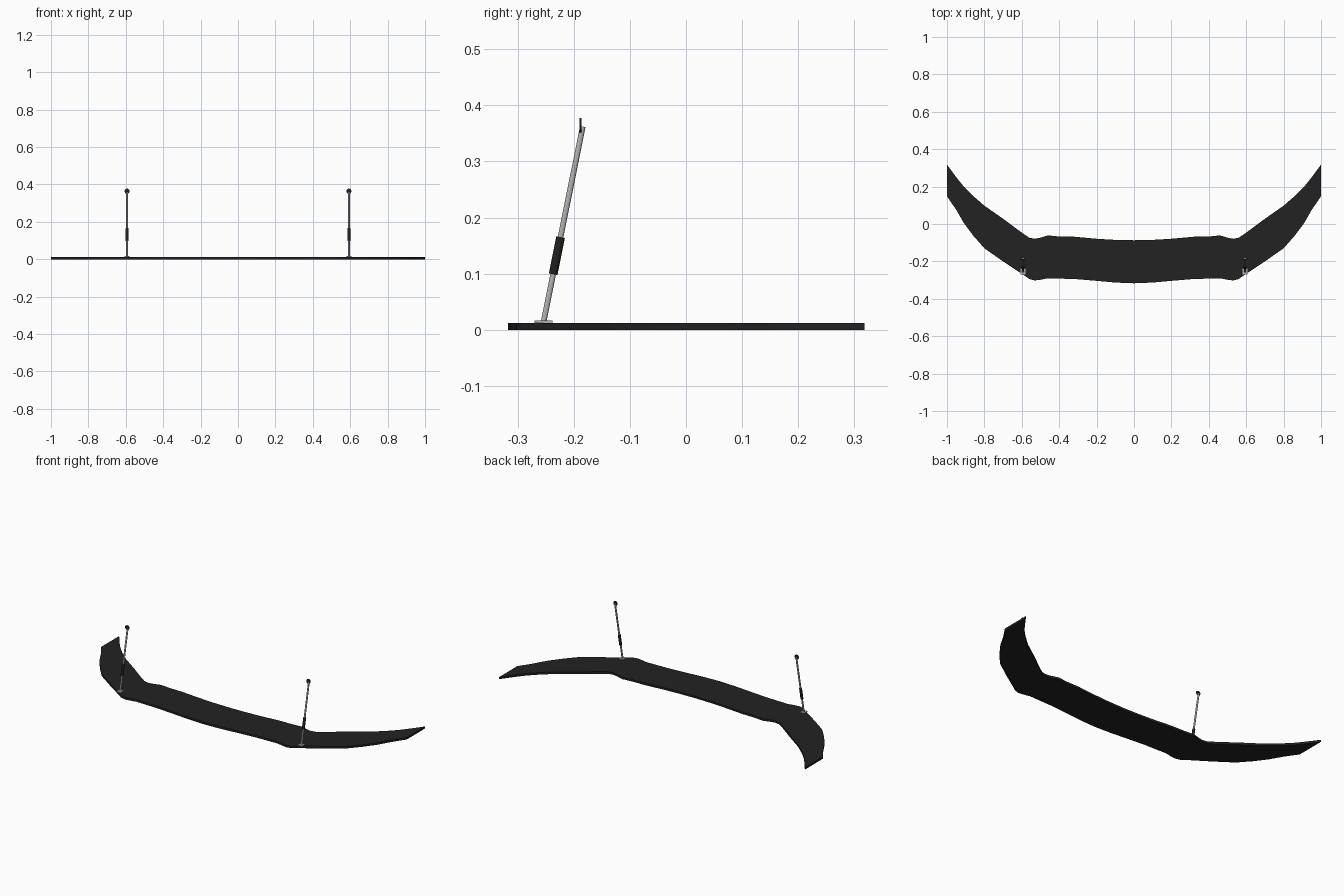
import bpy, bmesh, math
from mathutils import Vector

if "Cube" in bpy.data.objects:
    bpy.data.objects.remove(bpy.data.objects["Cube"])


def material(name, value):
    m = bpy.data.materials.new(name)
    m.diffuse_color = (value, value, value, 1)
    m.use_nodes = True
    m.node_tree.nodes["Principled BSDF"].inputs["Base Color"].default_value = m.diffuse_color
    return m


BLACK = material("matte black", 0.016)
DARK = material("dark rubber", 0.014)
SILVER = material("brushed silver", 0.45)


def add_object(name, bm, mat, smooth=False):
    bmesh.ops.recalc_face_normals(bm, faces=bm.faces[:])
    me = bpy.data.meshes.new(name)
    bm.to_mesh(me)
    bm.free()
    me.materials.append(mat)
    ob = bpy.data.objects.new(name, me)
    bpy.context.collection.objects.link(ob)
    if smooth:
        bpy.ops.object.select_all(action='DESELECT')
        bpy.context.view_layer.objects.active = ob
        ob.select_set(True)
        bpy.ops.object.shade_smooth_by_angle(angle=math.radians(40))
    return ob


def cylinder(name, a, b, radius, mat, sides=20):
    # Capped cylinder running from point a to point b
    a, b = Vector(a), Vector(b)
    bm = bmesh.new()
    bmesh.ops.create_cone(bm, cap_ends=True, segments=sides, radius1=radius,
                          radius2=radius, depth=(b - a).length)
    rot = (b - a).to_track_quat('Z', 'Y').to_matrix().to_4x4()
    bm.transform(rot)
    bmesh.ops.translate(bm, verts=bm.verts, vec=(a + b) / 2)
    return add_object(name, bm, mat, True)


# Flat splitter blade: x, front edge y, rear edge y (right half)
stations = [
    (0.00, -0.317, -0.087), (0.10, -0.313, -0.085), (0.20, -0.304, -0.079),
    (0.32, -0.294, -0.068), (0.40, -0.292, -0.067), (0.46, -0.290, -0.061),
    (0.50, -0.298, -0.073), (0.53, -0.302, -0.079), (0.56, -0.294, -0.073),
    (0.60, -0.266, -0.046), (0.70, -0.200, 0.028), (0.80, -0.130, 0.098),
    (0.86, -0.062, 0.150), (0.91, 0.005, 0.200), (0.95, 0.075, 0.250),
    (1.00, 0.148, 0.318),
]
THICK = 0.0125
full = [(-x, f, r) for x, f, r in reversed(stations[1:])] + stations
bm = bmesh.new()
rings = [[bm.verts.new((x, y, z)) for y, z in
          ((f, 0), (r, 0), (r, THICK), (f, THICK))] for x, f, r in full]
for p, q in zip(rings, rings[1:]):
    for i in range(4):
        j = (i + 1) % 4
        bm.faces.new((p[i], p[j], q[j], q[i]))
bm.faces.new(rings[0])
bm.faces.new(rings[-1])
add_object("splitter_blade", bm, BLACK)

# Leaning support rods
BASE = Vector((0, -0.254, 0.013))
TOP = Vector((0, -0.184, 0.362))


def along(z):
    return BASE.lerp(TOP, (z - BASE.z) / (TOP.z - BASE.z))


for side, sx in (("left", -0.593), ("right", 0.593)):
    off = Vector((sx, 0, 0))
    cylinder(side + "_rod", BASE + off, TOP + off, 0.005, SILVER)
    cylinder(side + "_adjuster_sleeve", along(0.099) + off,
             along(0.165) + off, 0.0078, DARK)
    # Upright eyelet disc at the rod tip
    cylinder(side + "_eyelet", (sx, -0.1895, 0.364), (sx, -0.1865, 0.364),
             0.0135, DARK, 24)
    # Mounting plate on the blade
    bm = bmesh.new()
    bmesh.ops.create_cube(bm, size=1)
    bmesh.ops.scale(bm, verts=bm.verts, vec=(0.028, 0.032, 0.004))
    bmesh.ops.translate(bm, verts=bm.verts, vec=(sx, -0.254, 0.0142))
    add_object(side + "_base_plate", bm, SILVER)
